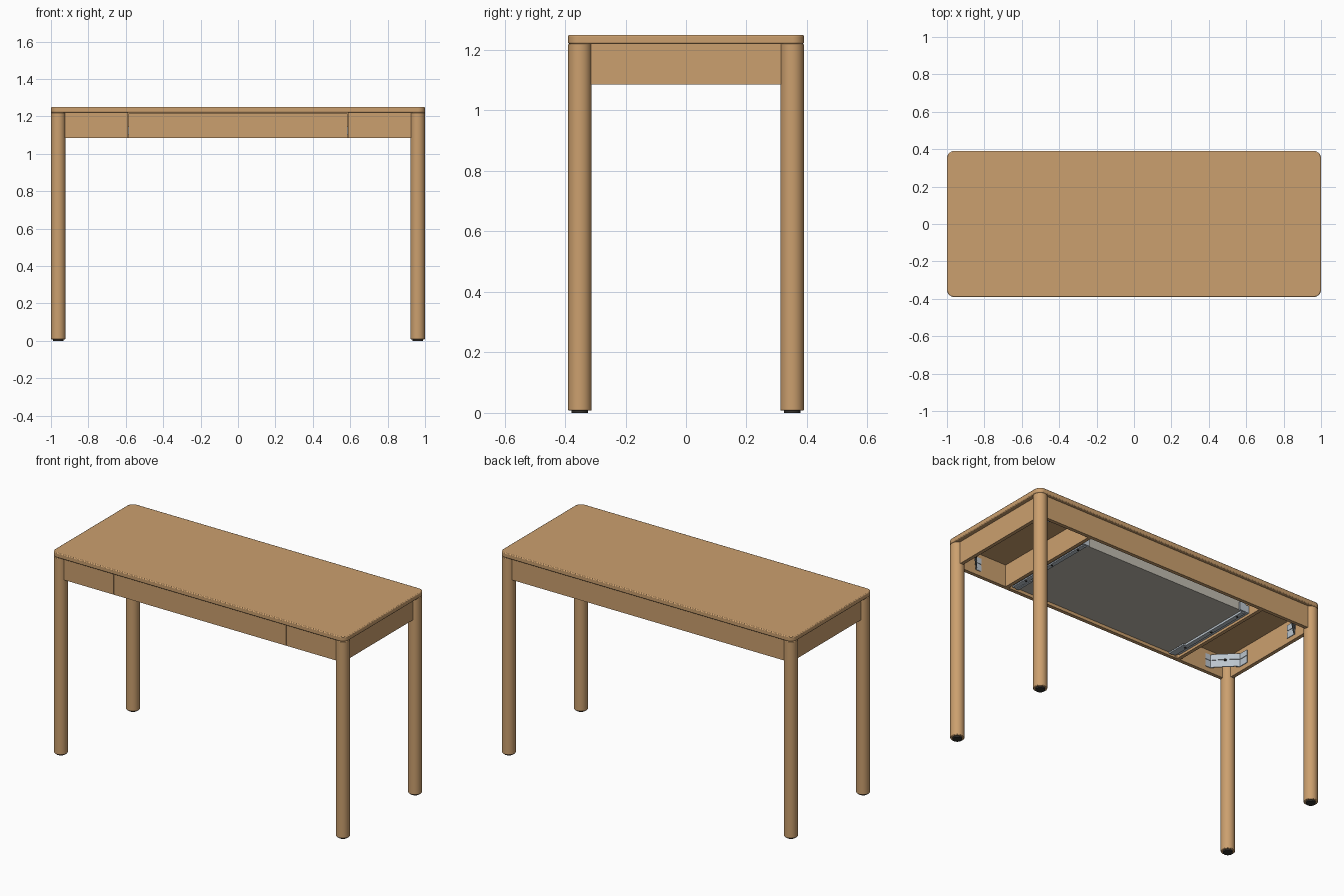
import bpy, bmesh, math
from mathutils import Vector

cube = bpy.data.objects.get("Cube")
if cube:
    bpy.data.objects.remove(cube, do_unlink=True)


def material(name, rgb):
    m = bpy.data.materials.new(name)
    m.use_nodes = True
    m.diffuse_color = (*rgb, 1)
    m.node_tree.nodes["Principled BSDF"].inputs["Base Color"].default_value = (*rgb, 1)
    return m


WOOD = material("oak wood", (0.60, 0.35, 0.157))
GREY = material("drawer grey", (0.53, 0.50, 0.44))
STEEL = material("steel", (0.50, 0.56, 0.62))
DARK = material("dark rubber", (0.03, 0.028, 0.025))

HX, HY = 1.0, 0.39          # tabletop half sizes
UNDER, LOW = 1.22, 1.085    # underside of the top, bottom of the aprons
LEG_R = 0.039
LX, LY = HX - LEG_R, HY - LEG_R
AX, AY, THICK = 0.972, 0.37, 0.022   # apron outer faces and thickness
FRONT_X = 0.585                      # half width of the drawer front


def finish(name, bm, mat, bevel=0.0, smooth=False):
    bmesh.ops.recalc_face_normals(bm, faces=bm.faces)
    mesh = bpy.data.meshes.new(name)
    bm.to_mesh(mesh)
    bm.free()
    mesh.materials.append(mat)
    obj = bpy.data.objects.new(name, mesh)
    bpy.context.collection.objects.link(obj)
    if bevel:
        mod = obj.modifiers.new("edge", 'BEVEL')
        mod.width, mod.segments, mod.limit_method = bevel, 2, 'ANGLE'
    if smooth:
        bpy.ops.object.select_all(action='DESELECT')
        obj.select_set(True)
        bpy.context.view_layer.objects.active = obj
        bpy.ops.object.shade_smooth_by_angle(angle=math.radians(35))
    return obj


def box(name, x, y, z, mat, bevel=0.0):
    """Box given by its (low, high) range on each axis."""
    bm = bmesh.new()
    bmesh.ops.create_cube(bm, size=1)
    for v in bm.verts:
        v.co = Vector([(a + b) / 2 + c * (b - a) for (a, b), c in zip((x, y, z), v.co)])
    return finish(name, bm, mat, bevel)


def prism(name, points, z0, z1, mat, bevel=0.0, smooth=False):
    """Outline in plan extruded from z0 to z1."""
    bm = bmesh.new()
    face = bm.faces.new([bm.verts.new((px, py, z0)) for px, py in points])
    top = bmesh.ops.extrude_face_region(bm, geom=[face])["geom"]
    for v in top:
        if isinstance(v, bmesh.types.BMVert):
            v.co.z = z1
    return finish(name, bm, mat, bevel, smooth)


def circle(cx, cy, r, n):
    return [(cx + r * math.cos(2 * math.pi * i / n), cy + r * math.sin(2 * math.pi * i / n))
            for i in range(n)]


def span(s, a, b):
    return tuple(sorted((s * a, s * b)))


# Tabletop with rounded corners
outline = []
for k, (sx, sy) in enumerate([(1, 1), (-1, 1), (-1, -1), (1, -1)]):
    for i in range(11):
        a = math.radians(90 * k + 9 * i)
        outline.append((sx * LX + LEG_R * math.cos(a), sy * LY + LEG_R * math.sin(a)))
prism("tabletop", outline, UNDER, 1.25, WOOD, 0.005, True)

# Legs, foot pads and corner brackets
for sx, side in ((1, "left"), (-1, "right")):
    for sy, end in ((-1, "front"), (1, "back")):
        tag = end + "_" + side
        cx, cy = sx * LX, sy * LY
        prism(tag + "_leg", circle(cx, cy, LEG_R, 40), 0.008, UNDER, WOOD, 0.003, True)
        prism(tag + "_foot_pad", circle(cx, cy, 0.027, 24), 0, 0.01, DARK, 0, True)

        # folded strip: side arm, diagonal, front arm
        inx, iny = AX - THICK, AY - THICK
        inner = [(inx - 0.155, iny - 0.005), (inx - 0.12, iny - 0.005),
                 (inx - 0.10, iny - 0.03), (inx - 0.03, iny - 0.10),
                 (inx - 0.005, iny - 0.12), (inx - 0.005, iny - 0.18)]
        outer = [(px + 0.004, py + 0.004) for px, py in inner]
        strip = [(sx * px, sy * py) for px, py in inner + outer[::-1]]
        for label, z in (("lower", 1.112), ("upper", 1.157)):
            prism(f"{tag}_{label}_bracket", strip, z, z + 0.035, STEEL)
        web = [(sx * (px + 0.003), sy * (py + 0.003)) for px, py in inner + outer[::-1]]
        prism(tag + "_bracket_web", web, 1.14, 1.165, STEEL)
        # bolt through the diagonal
        bx, by = sx * (inx - 0.066), sy * (iny - 0.066)
        prism(tag + "_bolt", circle(bx, by, 0.007, 8), 1.146, 1.159, DARK)

# Aprons
box("back_apron", (-LX + 0.035, LX - 0.035), (AY - THICK, AY), (LOW, UNDER), WOOD)
for s, side in ((1, "left"), (-1, "right")):
    box(side + "_apron", span(s, AX - THICK, AX), (-LY + 0.035, LY - 0.035), (LOW, UNDER), WOOD)
    box(side + "_front_apron", span(s, FRONT_X + 0.003, LX - 0.035),
        (-AY, THICK - AY), (LOW, UNDER), WOOD)
    # partition beside the drawer
    box(side + "_partition", span(s, 0.598, 0.62),
        (THICK - AY, AY - THICK), (LOW, UNDER), WOOD)
    # drawer slide: fixed rail, moving rail and lip
    box(side + "_slide_rail", span(s, 0.578, 0.598), (-0.33, 0.26), (1.10, 1.145), STEEL)
    box(side + "_slide_runner", span(s, 0.552, 0.578), (-0.34, 0.25), (1.093, 1.108), STEEL)
    box(side + "_slide_lip", span(s, 0.535, 0.552), (-0.34, -0.22), (1.09, 1.099), STEEL)
    box(side + "_slide_hook", span(s, 0.535, 0.575), (0.25, 0.262), (1.10, 1.15), STEEL)
    for i, y in enumerate((-0.24, -0.02, 0.2)):
        prism(f"{side}_slide_screw_{i + 1}", circle(s * 0.565, y, 0.006, 8), 1.09, 1.094, DARK)
    # drawer side
    box(side + "_drawer_side", span(s, 0.55, 0.565), (THICK - AY, 0.25), (1.108, 1.20), GREY)

# Drawer front, bottom and back
box("drawer_front", (-FRONT_X, FRONT_X), (-AY, THICK - AY), (LOW, 1.214), WOOD)
box("drawer_bottom", (-0.55, 0.55), (THICK - AY, 0.25), (1.104, 1.114), GREY)
box("drawer_back", (-0.55, 0.55), (0.238, 0.252), (1.104, 1.20), GREY)
